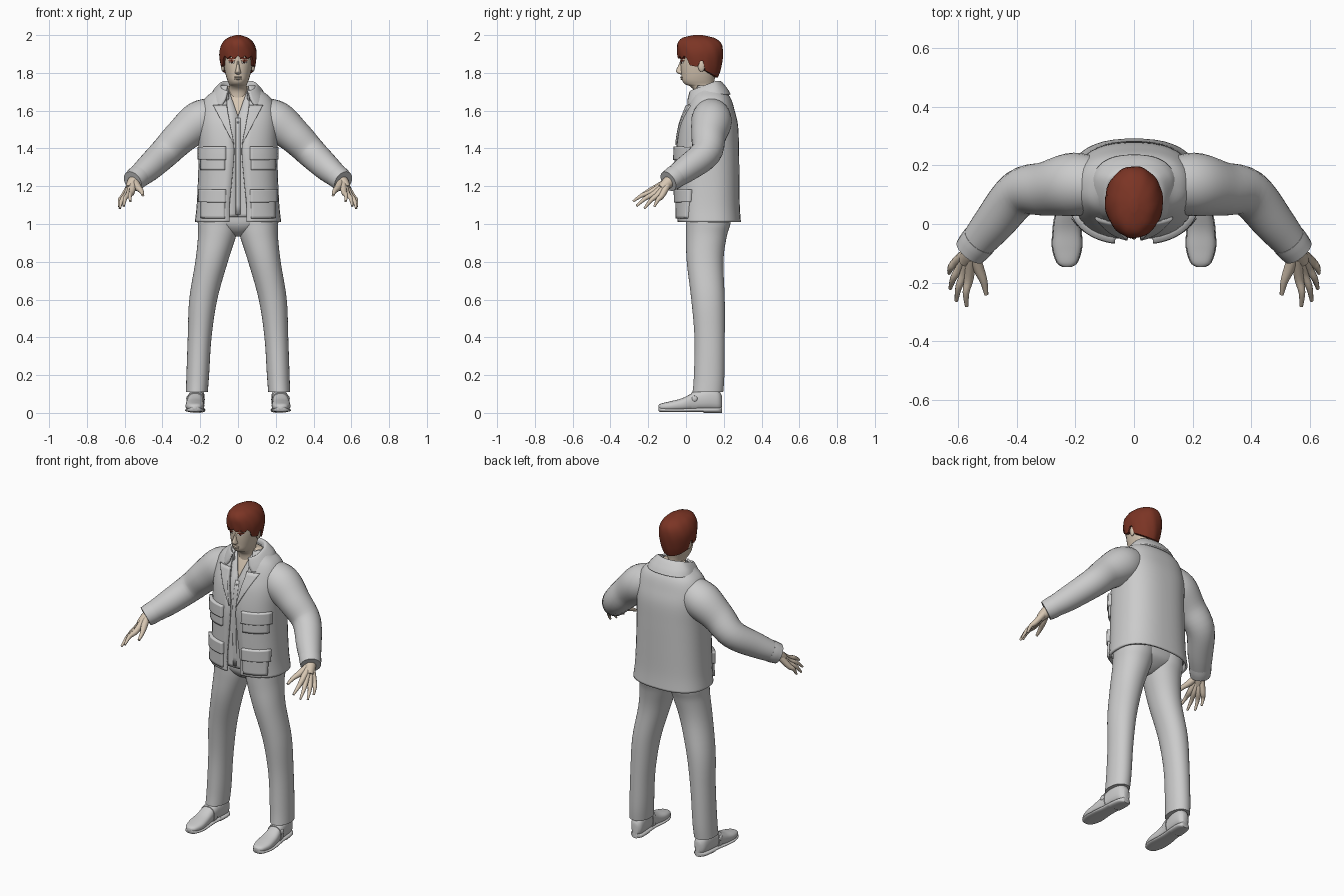
import bpy, bmesh
from math import sin, cos, pi, acos, copysign
from mathutils import Vector, Matrix

cube = bpy.data.objects.get("Cube")
if cube:
    bpy.data.objects.remove(cube, do_unlink=True)


def material(name, r, g, b):
    mat = bpy.data.materials.new(name)
    mat.use_nodes = True
    mat.diffuse_color = (r, g, b, 1)
    mat.node_tree.nodes["Principled BSDF"].inputs["Base Color"].default_value = (r, g, b, 1)
    return mat


cloth = material("pale grey cloth", .6, .6, .6)
skin = material("skin", .68, .57, .45)
hair_red = material("red brown hair", .2, .035, .018)
eye_white = material("eye white", .7, .68, .65)
eye_dark = material("dark eye", .04, .012, .01)


def finish(name, bm, mat, mirror=False, thick=0, angle=50):
    """Turn a bmesh into a smooth object, optionally thickened and mirrored."""
    bmesh.ops.recalc_face_normals(bm, faces=bm.faces)
    mesh = bpy.data.meshes.new(name)
    bm.to_mesh(mesh)
    bm.free()
    mesh.materials.append(mat)
    obj = bpy.data.objects.new(name, mesh)
    bpy.context.collection.objects.link(obj)
    if thick:
        mod = obj.modifiers.new("Thickness", 'SOLIDIFY')
        mod.thickness, mod.offset = thick, 0
    if mirror:
        obj.modifiers.new("Mirror", 'MIRROR')
    bpy.ops.object.select_all(action='DESELECT')
    obj.select_set(True)
    bpy.context.view_layer.objects.active = obj
    bpy.ops.object.shade_smooth_by_angle(angle=angle * pi / 180)
    return obj


def dense(rows, steps=5):
    """Smooth a table of section rows with a Catmull-Rom spline."""
    out = []
    for i in range(len(rows) - 1):
        a, b, c, d = (rows[max(0, min(len(rows) - 1, i + k))] for k in (-1, 0, 1, 2))
        for s in range(steps):
            t = s / steps
            out.append([q + t * (r - p + t * (2*p - 5*q + 4*r - s2 + t * (3*(q - r) + s2 - p))) / 2
                        if p is not None else q for p, q, r, s2 in zip(a, b, c, d)])
    return out + [list(rows[-1])]


def at(rows, z):
    """Row of a section table at height z."""
    for a, b in zip(rows, rows[1:]):
        if z <= b[0]:
            t = max(0, (z - a[0]) / (b[0] - a[0]))
            return [p + t * (q - p) for p, q in zip(a, b)]
    return rows[-1]


def bend(v, e):
    return copysign(abs(v) ** e, v)


def ring(z, rx, front, back, gap=None, e=.8, n=40, cx=0):
    """Horizontal rounded section; a gap leaves it open at the front."""
    mid, ry = (front + back) / 2, (back - front) / 2
    start = pi / 2 if gap is None else acos(min(1, max(0, gap) / rx) ** (1 / e))
    span = (pi + 2 * start) / (n if gap is None else n - 1)
    angles = [i * span - start for i in range(n)]
    return [Vector((cx + rx * bend(cos(a), e), mid + ry * bend(sin(a), e), z)) for a in angles]


def loft(name, rings, mat, closed=True, caps=True, **options):
    bm = bmesh.new()
    grid = [[bm.verts.new(p) for p in r] for r in rings]
    n = len(grid[0])
    for low, high in zip(grid, grid[1:]):
        for i in range(n if closed else n - 1):
            j = (i + 1) % n
            bm.faces.new((low[i], low[j], high[j], high[i]))
    if closed and caps:
        bm.faces.new(grid[0])
        bm.faces.new(grid[-1])
    return finish(name, bm, mat, **options)


def tube(name, rows, mat, n=20, steps=5, **options):
    """Round limb through (x, y, z, radius) rows."""
    rows = dense(rows, steps)
    pts = [Vector(r[:3]) for r in rows]
    rings = []
    for i, p in enumerate(pts):
        way = pts[min(i + 1, len(pts) - 1)] - pts[max(i - 1, 0)]
        turn = way.to_track_quat('Z', 'Y')
        rings.append([p + turn @ Vector((cos(a), sin(a), 0)) * rows[i][3]
                      for a in (2 * pi * k / n for k in range(n))])
    return loft(name, rings, mat, **options)


def patch(name, rows, low, high, z0, z1, thick, mat, e=.8, n=10):
    """Plate lying on the front of a body, between two edges given by height."""
    rings = []
    for i in range(n + 1):
        z = z0 + (z1 - z0) * i / n
        _, rx, front, back = at(rows, z)[:4]
        line = []
        for k in range(n + 1):
            x = min(low(z) + (high(z) - low(z)) * k / n, rx * .98)
            depth = (1 - (abs(x) / rx) ** (2 / e)) ** (e / 2)
            line.append(Vector((x, (front + back) / 2 - (back - front) / 2 * depth, z)))
        rings.append(line)
    return loft(name, rings, mat, closed=False, mirror=True, thick=thick, angle=35)


def ellipsoid(name, loc, size, mat, **options):
    bm = bmesh.new()
    bmesh.ops.create_uvsphere(bm, u_segments=16, v_segments=10, radius=1,
                              matrix=Matrix.Translation(loc) @ Matrix.Diagonal((*size, 1)))
    return finish(name, bm, mat, **options)


# Jacket body: height, half width, front, back, half opening
coat = dense([(1.01, .223, -.04, .285, .045), (1.1, .213, -.042, .279, .045),
              (1.25, .206, -.045, .277, .03), (1.4, .203, -.045, .275, .02),
              (1.52, .205, -.028, .27, .04), (1.6, .197, 0, .252, .055),
              (1.66, .172, .025, .233, .06), (1.7, .125, .045, .205, .06), (1.73, .09, .06, .175, .055)])
loft("jacket", [ring(*r) for r in coat], cloth, closed=False, thick=.012)

# Shirt under the jacket, open at the throat, with chest skin behind it
shirt_rows = [(z, rx - .012, f + .014, b - .012, max(0, z - 1.57) * .35) for z, rx, f, b, g in coat[2:]]
loft("shirt", [ring(*r) for r in shirt_rows], cloth, closed=False, thick=.006)
patch("shirt_placket", shirt_rows, lambda z: 0, lambda z: .012, 1.05, 1.56, .008, cloth)
loft("chest", [ring(z, rx - .02, f + .02, b - .02) for z, rx, f, b, g in coat[20:]], skin)

# Lapels and the folded collar, which drops toward the front
patch("lapels", coat, lambda z: at(coat, z)[4], lambda z: .022 + (z - 1.42) * .52, 1.42, 1.625, .028, cloth)
folds = dense([(1.70, .08, .03, .17, .05), (1.745, .09, .02, .172, .05), (1.75, .1, .015, .185, .055),
               (1.715, .128, .005, .215, .065), (1.685, .142, -.002, .232, .085)])
collar = [ring(*r) for r in folds]
for p in (p for r in collar for p in r):
    p.z += min(0, p.y - .16) * .38
loft("collar", collar, cloth, closed=False, thick=.01)

# Chest and hip pockets with flaps
for place, bottom, top in (("chest", 1.285, 1.4), ("hip", 1.03, 1.175)):
    patch(place + "_pockets", coat, lambda z: .068, lambda z: .186, bottom, top, .036, cloth)
    patch(place + "_pocket_flaps", coat, lambda z: .062, lambda z: .192, top - .06, top + .008, .05, cloth)

# Sleeves and cuffs
tube("sleeves", [(.1, .13, 1.59, .085), (.2, .135, 1.545, .108), (.3, .12, 1.465, .092), (.39, .105, 1.375, .081),
                 (.48, 0, 1.29, .07), (.555, -.09, 1.228, .054)], cloth, n=28, mirror=True)
tube("cuffs", [(.525, -.054, 1.253, .062), (.54, -.072, 1.24, .061), (.558, -.094, 1.226, .057)], cloth, mirror=True)

# Hands: each finger runs from the wrist over its knuckle to the tip
wrist = Vector((.552, -.085, 1.233))
tube("wrists", [(.54, -.07, 1.24, .034), (.558, -.1, 1.215, .031), (.575, -.13, 1.187, .022)], skin, mirror=True)
inner, outer = Vector((.562, -.185, 1.168)), Vector((.605, -.128, 1.15))
tips = (("index", .57, -.28, 1.12), ("middle", .605, -.262, 1.095),
        ("ring", .626, -.22, 1.083), ("little", .63, -.168, 1.092))
for i, (finger, *tip) in enumerate(tips):
    knuckle = inner.lerp(outer, i / 3)
    middle = knuckle.lerp(Vector(tip), .5) + Vector((.006, 0, .008))
    base = wrist.lerp(knuckle, .25)
    tube(finger + "_fingers", [(*base, .02), (*knuckle, .016), (*middle, .0115), (*tip, .006)],
         skin, n=10, steps=4, mirror=True)
tube("thumbs", [(*wrist, .02), (.53, -.15, 1.195, .019), (.512, -.195, 1.175, .013), (.503, -.24, 1.152, .007)],
     skin, n=10, steps=4, mirror=True)

# Trousers: height, half width, front, back, centre
leg = dense([(.11, .058, .035, .197, .218), (.2, .06, .042, .203, .213), (.4, .063, .045, .205, .203),
             (.6, .074, .028, .205, .184), (.8, .086, .004, .198, .14), (.93, .1, 0, .215, .112),
             (1, .108, 0, .235, .104), (1.06, .112, 0, .24, .1)])
loft("trouser_legs", [ring(z, rx, f, b, e=.95, cx=c) for z, rx, f, b, c in leg], cloth, mirror=True)
seat = dense([(.935, .02, .07, .14), (.96, .08, .03, .19), (1, .16, .004, .23), (1.06, .2, 0, .24)])
loft("trouser_seat", [ring(*r) for r in seat], cloth)

# Shoes: distance back, half width, bottom, top
shoe = dense([(-.146, .014, .022, .04), (-.13, .034, .014, .05), (-.08, .049, .01, .062), (-.02, .047, .01, .078),
              (.05, .041, .014, .112), (.12, .042, .014, .132), (.17, .036, .014, .12), (.19, .018, .02, .09)])


def shoe_rings(rows, grow=0):
    return [[Vector((.228 - .08 * max(0, r[0]) + p.x, r[0], p.y))
             for p in ring(0, r[1] + grow, r[2] - grow, r[3] + grow, n=24)] for r in rows]


loft("shoes", shoe_rings(shoe), cloth, mirror=True)
loft("soles", shoe_rings([(y, w + .003, max(.004, low - .012), low + .014) for y, w, low, high in shoe]),
     cloth, mirror=True)
loft("heels", shoe_rings([(y, w + .003, 0, .03) for y, w, low, high in shoe if y > .09]), cloth, mirror=True)
loft("shoe_straps", shoe_rings([at(shoe, y) for y in (.03, .04, .05, .06)], .004), cloth, mirror=True)
ellipsoid("buckles", (.266, .045, .075), (.008, .016, .016), cloth, mirror=True)

# Head and neck
head = dense([(1.64, .055, .05, .15), (1.7, .05, .045, .145), (1.728, .046, .022, .145), (1.74, .048, -.006, .147),
              (1.76, .056, -.02, .15), (1.79, .065, -.024, .158), (1.83, .073, -.028, .168),
              (1.87, .078, -.029, .175), (1.92, .076, -.028, .172), (1.96, .05, 0, .13)])
loft("head", [ring(*r, e=.92) for r in head], skin)
nose = dense([(1.792, .008, -.03, 0), (1.8, .016, -.047, 0), (1.812, .013, -.053, 0),
              (1.84, .008, -.04, 0), (1.865, .007, -.03, 0)])
loft("nose", [ring(*r, e=1, n=16) for r in nose], skin)
ellipsoid("ears", (.08, .082, 1.838), (.01, .019, .032), skin, mirror=True)
ellipsoid("upper_lip", (0, -.022, 1.777), (.022, .009, .005), skin)
ellipsoid("lower_lip", (0, -.021, 1.768), (.019, .009, .005), skin)


# Eyes and brows as thin plates on the face
def eye_plate(name, centre, height, half_width, half_height, thick, mat):
    def half(z):
        return half_width * max(0.05, 1 - ((z - height) / half_height) ** 2) ** .5
    patch(name, head, lambda z: centre - half(z), lambda z: centre + half(z),
          height - half_height, height + half_height, thick, mat, e=.92)


eye_plate("eye_whites", .032, 1.856, .014, .007, .004, eye_white)
eye_plate("irises", .032, 1.857, .006, .006, .007, eye_dark)
eye_plate("eyelids", .033, 1.864, .017, .003, .009, hair_red)
eye_plate("eyebrows", .034, 1.876, .021, .004, .009, hair_red)

# Hair cap with a ragged fringe, sideburns and a low nape
cap = dense([(1.76, .066, -.02, .16), (1.8, .084, -.03, .178), (1.86, .096, -.04, .192), (1.91, .099, -.047, .197),
             (1.955, .084, -.046, .188), (1.985, .056, -.02, .15), (2, .012, .04, .085)])
count, levels = 48, 14
locks = [[] for _ in range(levels + 1)]
for i in range(count):
    a = 2 * pi * i / count - pi / 2
    face = -sin(a)
    if face > .6:
        edge = 1.882 + .009 * cos(i * 2.1)
    elif face > .12:
        edge = 1.835 + .03 * max(0, face - .3)
    elif face > -.2:
        edge = 1.862
    else:
        edge = 1.815 + .05 * (face + .2)
    for k in range(levels + 1):
        z = edge + (2 - edge) * sin(max(0, k - 1) / (levels - 1) * pi / 2)
        _, rx, front, back = at(cap, z)
        scale = (.78 if k == 0 else 1) * (1 + .012 * sin(i * 1.3 + k * .7))
        locks[k].append(Vector((rx * cos(a) * scale,
                                (front + back) / 2 + (back - front) / 2 * sin(a) * scale, z)))
loft("hair", locks, hair_red)
